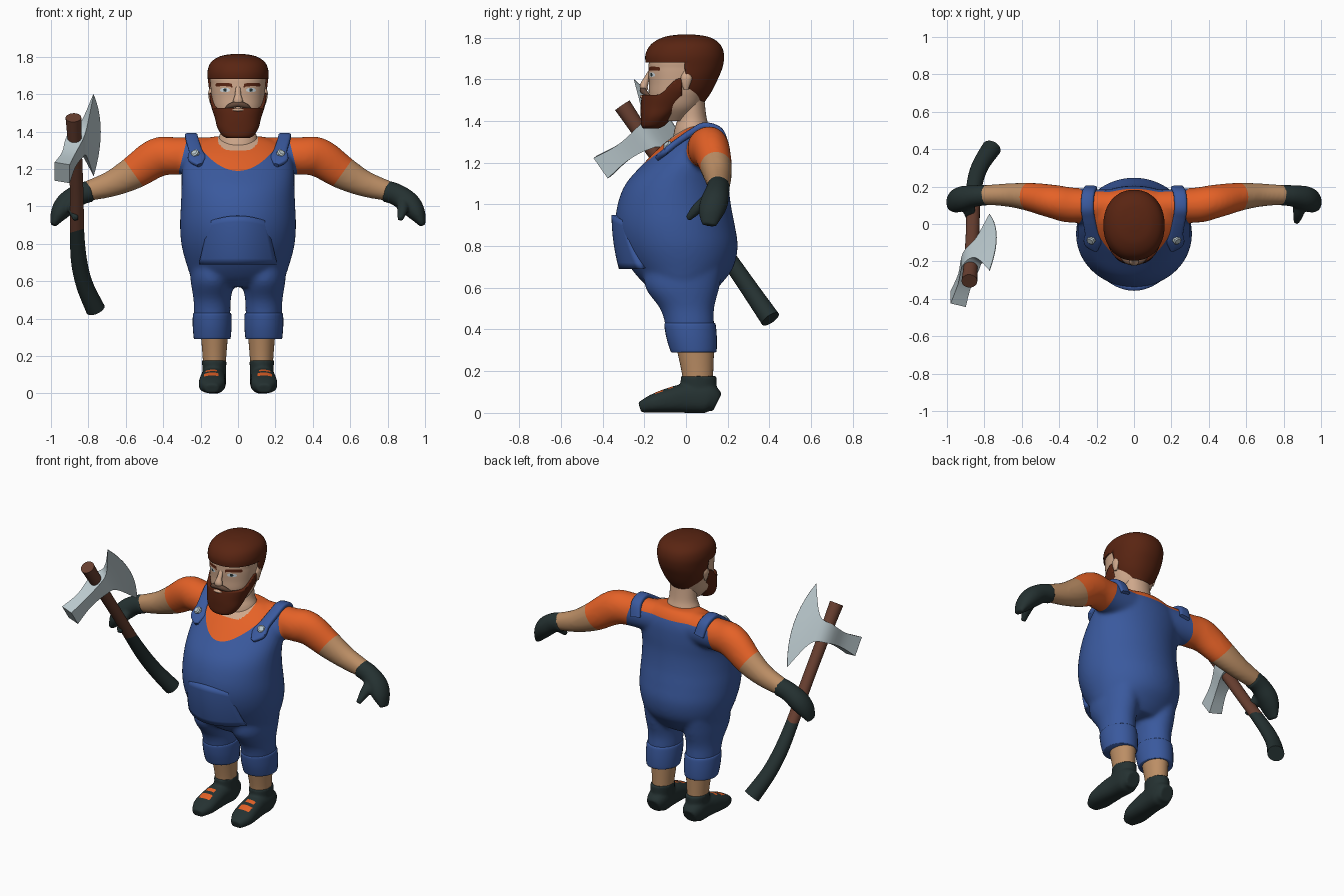
import bpy, bmesh, math
from mathutils import Vector
from mathutils.bvhtree import BVHTree

cube = bpy.data.objects.get("Cube")
if cube:
    bpy.data.objects.remove(cube, do_unlink=True)


def material(name, *rgb):
    m = bpy.data.materials.new(name)
    m.use_nodes = True
    m.diffuse_color = (*rgb, 1)
    bsdf = next(n for n in m.node_tree.nodes if n.type == 'BSDF_PRINCIPLED')
    bsdf.inputs["Base Color"].default_value = (*rgb, 1)
    return m


denim = material("denim blue", .042, .1, .34)
orange = material("shirt orange", .78, .12, .02)
tan = material("tanned skin", .5, .27, .13)
skin = material("face skin", .62, .39, .26)
hair_red = material("hair auburn", .1, .018, .006)
dark = material("dark leather", .018, .031, .031)
wood = material("handle wood", .14, .05, .03)
steel = material("steel", .5, .59, .62)
taupe = material("moustache brown", .13, .07, .045)
white = material("eye white", .65, .72, .76)


def smooth(t):
    t = min(max(t, 0), 1)
    return t * t * (3 - 2 * t)


def spline(rows, n):
    out = []
    for i in range(len(rows) - 1):
        four = [rows[min(max(j, 0), len(rows) - 1)] for j in range(i - 1, i + 3)]
        for k in range(n):
            t = k / n
            out.append([.5 * (2*q + (r-p)*t + (2*p-5*q+4*r-s)*t*t + (3*q-p-3*r+s)*t**3)
                        for p, q, r, s in zip(*four)])
    return out + [list(rows[-1])]


def loft(bm, rings):
    grid = [[bm.verts.new(p) for p in ring] for ring in rings]
    count = len(grid[0])
    for a, b in zip(grid, grid[1:]):
        for i in range(count):
            j = (i + 1) % count
            bm.faces.new((a[i], a[j], b[j], b[i]))
    bm.faces.new(grid[0])
    bm.faces.new(grid[-1])


def tube(bm, rows, ref=None, seg=32, e=1, n=6, side=1):
    """Rows are x, y, z, radius a, radius b; without ref the rings stay level."""
    rows = spline(rows, n)
    pts = [Vector((r[0] * side, r[1], r[2])) for r in rows]
    rings = []
    for i, r in enumerate(rows):
        a, b = Vector((1, 0, 0)), Vector((0, 1, 0))
        if ref:
            t = (pts[min(i + 1, len(pts) - 1)] - pts[max(i - 1, 0)]).normalized()
            a = t.cross(Vector(ref)).normalized()
            b = a.cross(t)
        ring = []
        for k in range(seg):
            c, s = math.cos(math.tau * k / seg), math.sin(math.tau * k / seg)
            c, s = math.copysign(abs(c) ** e, c), math.copysign(abs(s) ** e, s)
            ring.append(pts[i] + a * c * max(r[3], .001) + b * s * max(r[4], .001))
        rings.append(ring)
    loft(bm, rings)


def stack(bm, rows, cx=0, **kw):
    """Level rings given as z, half width, front y, back y."""
    tube(bm, [(cx, (f + b) / 2, z, w, (b - f) / 2) for z, w, f, b in rows], **kw)


def cut(bm, f):
    vals = {v: f(*v.co) for v in bm.verts}
    new = []
    for e in list(bm.edges):
        v, w = e.verts
        if vals[v] * vals[w] < 0:
            new.append(bmesh.utils.edge_split(e, v, vals[v] / (vals[v] - vals[w]))[1])
    if new:
        bmesh.ops.connect_verts(bm, verts=new)


def paint(bm, rules):
    """Each rule is (function, slot); the first negative function wins."""
    for f, _ in rules:
        cut(bm, f)
    for face in bm.faces:
        c = face.calc_center_median()
        face.material_index = next((m for f, m in rules if f(*c) < 0), 0)


def trim(bm, f):
    bmesh.ops.recalc_face_normals(bm, faces=bm.faces)
    cut(bm, f)
    gone = [q for q in bm.faces if f(*q.calc_center_median()) > 0]
    bmesh.ops.delete(bm, geom=gone, context='FACES')


def finish(name, bm, *mats, recalc=True, thick=0, angle=45):
    if recalc:
        bmesh.ops.recalc_face_normals(bm, faces=bm.faces)
    me = bpy.data.meshes.new(name)
    bm.to_mesh(me)
    bm.free()
    ob = bpy.data.objects.new(name, me)
    bpy.context.scene.collection.objects.link(ob)
    for m in mats:
        me.materials.append(m)
    bpy.context.view_layer.objects.active = ob
    ob.select_set(True)
    bpy.ops.object.shade_smooth_by_angle(angle=math.radians(angle))
    ob.select_set(False)
    if thick:
        ob.modifiers.new("thickness", 'SOLIDIFY').thickness = thick
    return ob


def fuse(bm, voxel, rounds):
    """Blend overlapping volumes into one soft skin."""
    ob = finish("blend", bm)
    re = ob.modifiers.new("remesh", 'REMESH')
    re.mode, re.voxel_size = 'VOXEL', voxel
    sm = ob.modifiers.new("smooth", 'SMOOTH')
    sm.factor, sm.iterations = .5, rounds
    dg = bpy.context.evaluated_depsgraph_get()
    me = bpy.data.meshes.new_from_object(ob.evaluated_get(dg))
    out = bmesh.new()
    out.from_mesh(me)
    bpy.data.objects.remove(ob, do_unlink=True)
    bpy.data.meshes.remove(me)
    return out


# Body: torso, trouser legs and arms blended together
bm = bmesh.new()
stack(bm, [(.57, .17, -.13, .12), (.62, .245, -.2, .17), (.7, .278, -.268, .228),
           (.8, .303, -.318, .248), (.9, .31, -.338, .234), (1, .306, -.328, .215),
           (1.1, .302, -.288, .205), (1.2, .3, -.2, .205), (1.28, .28, -.12, .2),
           (1.34, .22, -.045, .18), (1.375, .13, 0, .15)], seg=64)
for s in (1, -1):
    stack(bm, [(.34, .09, -.09, .13), (.42, .097, -.1, .135), (.5, .1, -.125, .135),
               (.6, .115, -.195, .16), (.7, .12, -.2, .18)], cx=.138 * s)
    tube(bm, [(.05, .1, 1.27, .1, .08), (.32, .1, 1.27, .1, .094), (.43, .12, 1.262, .105, .09),
              (.56, .145, 1.18, .09, .076), (.68, .155, 1.12, .07, .062),
              (.82, .155, 1.078, .053, .052)], ref=(0, 1, 0), side=s)
bm = fuse(bm, .012, 10)


def sleeve_end(x, y, z):
    return -min((abs(x) - .56) * .14 - (z - 1.18) * .1, abs(x) - .4)


def neckline(x, y, z):
    return max((x / .11) ** 2 + (y / .11) ** 2 - 1, 1.3 - z)


def bib(x, y, z):
    t = smooth(y / .14)
    top = (1.19 + 3 * x * x) * (1 - t) + 1.32 * t
    return max(z - top, abs(x) - .315 + .25 * max(0, z - 1.19))


paint(bm, [(sleeve_end, 2), (neckline, 3), (bib, 1)])
surface = BVHTree.FromBMesh(bm)
finish("shirt_and_overalls", bm, orange, denim, tan, skin, recalc=False, angle=80)

for s, label in ((1, "left"), (-1, "right")):
    # Overall strap and button laid on the body
    rows = []
    for x, y, z, a, b in [(.205, -.14, 1.22, .012, .012), (.22, -.1, 1.255, .016, .048),
                          (.23, -.05, 1.3, .016, .036), (.243, .02, 1.36, .017, .034),
                          (.25, .09, 1.38, .017, .034), (.245, .16, 1.35, .017, .034),
                          (.23, .2, 1.28, .012, .034)]:
        p, nrm, _, _ = surface.find_nearest(Vector((x * s, y, z)))
        p += nrm * .008
        rows.append((p.x, p.y, p.z, a, b))
    bm = bmesh.new()
    tube(bm, rows, ref=(1, 0, 0), seg=16, e=.6)
    finish(label + "_strap", bm, denim)
    p, nrm, _, _ = surface.find_nearest(Vector((.225 * s, -.08, 1.275)))
    bm = bmesh.new()
    tube(bm, [(*(p + nrm * d), r, r) for d, r in ((0, .024), (.03, .024), (.036, .016))],
         ref=(1, 0, 0), seg=8, n=1)
    finish(label + "_button", bm, steel, angle=20)

    # Rolled cuff, calf and shoe
    bm = bmesh.new()
    stack(bm, [(.29, .094, -.068, .14), (.3, .099, -.076, .147), (.36, .104, -.094, .148),
               (.42, .103, -.104, .143), (.432, .096, -.098, .136)], cx=.138 * s)
    finish(label + "_trouser_cuff", bm, denim)
    bm = bmesh.new()
    stack(bm, [(.1, .06, -.015, .13), (.18, .062, -.018, .13), (.33, .074, -.05, .136)], cx=.126 * s)
    finish(label + "_calf", bm, tan)
    bm = bmesh.new()
    stack(bm, [(.04, .06, -.03, .146), (.12, .063, -.026, .147), (.176, .066, -.026, .147)], cx=.127 * s)
    tube(bm, [(.13, .15, .05, .046, .045), (.13, .1, .07, .072, .066), (.133, 0, .07, .07, .066),
              (.137, -.08, .06, .06, .07), (.14, -.16, .044, .044, .068),
              (.14, -.222, .026, .025, .036)], ref=(1, 0, 0), e=.8, side=s)
    bm = fuse(bm, .008, 4)
    paint(bm, [(lambda x, y, z: max(abs(abs(x) - .143) - .038, abs(y + .13) - .02, .05 - z), 1),
               (lambda x, y, z: max(abs(abs(x) - .143) - .03, abs(y + .075) - .013, .05 - z), 1)])
    finish(label + "_shoe", bm, dark, orange, recalc=False, angle=80)

    # Mitten glove with thumb
    bm = bmesh.new()
    tube(bm, [(.785, .155, 1.083, .058, .056), (.85, .15, 1.062, .058, .057),
              (.915, .137, 1.015, .06, .066), (.958, .12, .96, .046, .06),
              (.988, .11, .9, .016, .035)], ref=(0, 1, 0), side=s)
    tube(bm, [(.885, .12, 1.03, .035, .035), (.88, .06, .985, .028, .03),
              (.868, .008, .93, .015, .015)], ref=(1, 0, 0), side=s)
    finish(label + "_glove", fuse(bm, .008, 4), dark, recalc=False, angle=80)

    # Ear
    bm = bmesh.new()
    stack(bm, [(1.55, .006, -.01, .01), (1.58, .014, -.022, .022), (1.61, .016, -.025, .03),
               (1.64, .006, -.01, .015)], cx=.143 * s, seg=16)
    finish(label + "_ear", bm, skin)

# Bib pocket following the belly
bm = bmesh.new()
bmesh.ops.create_grid(bm, x_segments=16, y_segments=8, size=1)
for v in bm.verts:
    u, h = v.co.x, (v.co.y + 1) / 2
    x = u * (.21 - .055 * h)
    v.co = (x, -.357 + 2.5 * x * x + .035 * (1 - h) ** 2, .69 + h * (.26 - .03 * u * u))
finish("belly_pocket", bm, denim, recalc=False, thick=.035)

# Neck and head with painted eyes and brows
bm = bmesh.new()
stack(bm, [(1.28, .115, -.07, .13), (1.36, .105, -.055, .115), (1.42, .088, -.04, .098),
           (1.54, .088, -.04, .085)])
finish("neck", bm, skin)
bm = bmesh.new()
stack(bm, [(1.4, .06, -.13, 0), (1.46, .11, -.165, .06), (1.52, .132, -.178, .09),
           (1.58, .141, -.178, .11), (1.65, .147, -.18, .13), (1.7, .145, -.17, .13),
           (1.76, .09, -.11, .09)], seg=112, n=10, e=.9)
paint(bm, [(lambda x, y, z: max(math.hypot(abs(x) - .07, z - 1.622) - .0095, y), 2),
           (lambda x, y, z: max(math.hypot((abs(x) - .07) / .028, (z - 1.622) / .012) - 1, y), 1),
           (lambda x, y, z: max(abs(abs(x) - .075) - .044,
                                abs(z - 1.652 + 2 * (abs(x) - .08) ** 2) - .009, y), 3)])
finish("face", bm, skin, white, dark, hair_red)
bm = bmesh.new()
tube(bm, [(0, -.172, 1.64, .008, .014), (0, -.19, 1.6, .014, .016), (0, -.202, 1.565, .02, .026),
          (0, -.19, 1.545, .012, .02)], ref=(1, 0, 0), seg=16)
finish("nose", bm, skin)

# Hair cap, beard and moustache
bm = bmesh.new()
stack(bm, [(1.485, .08, -.1, .085), (1.54, .125, -.15, .122), (1.6, .15, -.185, .152),
           (1.66, .159, -.192, .176), (1.72, .163, -.194, .182), (1.77, .145, -.165, .162),
           (1.803, .095, -.105, .11), (1.815, .03, -.03, .035)], seg=64, e=.93)
trim(bm, lambda x, y, z: 1.68 - .2 * smooth((y + .02) / .06) - z)
finish("hair", bm, hair_red, recalc=False, thick=.025)
bm = bmesh.new()
stack(bm, [(1.365, .06, -.205, -.13), (1.38, .085, -.215, -.1), (1.42, .11, -.217, -.06),
           (1.47, .123, -.217, 0), (1.52, .139, -.212, .06), (1.56, .149, -.2, .1),
           (1.61, .152, -.19, .1)], seg=64, e=.9)
trim(bm, lambda x, y, z: max(z - 1.525 - .08 * smooth((y + .14) / .11), y + .02))
finish("beard", bm, hair_red, recalc=False, thick=.03)
bm = bmesh.new()
tube(bm, [(-.068, -.176, 1.52, .006, .006), (-.04, -.198, 1.538, .014, .014),
          (0, -.206, 1.547, .016, .016), (.04, -.198, 1.538, .014, .014),
          (.068, -.176, 1.52, .006, .006)], ref=(0, 1, 0), seg=16)
finish("moustache", bm, taupe)
bm = bmesh.new()
tube(bm, [(-.035, -.2, 1.515, .004, .008), (0, -.212, 1.517, .009, .01),
          (.035, -.2, 1.515, .004, .008)], ref=(0, 1, 0), seg=12)
finish("lips", bm, skin)

# Axe handle with a dark grip
bm = bmesh.new()
tube(bm, [(-.88, -.305, 1.475, .042, .042), (-.872, -.2, 1.32, .037, .037),
          (-.862, -.02, 1.06, .034, .036), (-.86, .12, .86, .036, .038),
          (-.85, .225, .71, .04, .043), (-.82, .315, .58, .043, .046),
          (-.762, .405, .45, .048, .052)], ref=(1, 0, 0), seg=24)
paint(bm, [(lambda x, y, z: z - .87 - .3 * (x + .86), 1)])
finish("axe_handle", bm, wood, dark)

# Axe head: hammer poll widening into a curved blade
rows = spline([(-.94, -.4, 1.18, .06, .042, 0), (-.905, -.3, 1.25, .045, .036, 0),
               (-.872, -.2, 1.32, .058, .046, 0), (-.825, -.14, 1.355, .09, .026, .005),
               (-.735, -.07, 1.4, .265, .002, .05)], 4)
up, rings = Vector((0, -.57, .82)), []
for i, (x, y, z, h, t, bulge) in enumerate(rows):
    along = (Vector(rows[min(i + 1, len(rows) - 1)][:3]) - Vector(rows[max(i - 1, 0)][:3])).normalized()
    across = along.cross(up).normalized()
    steps = [k / 5 for k in range(-5, 6)]
    rings.append([Vector((x, y, z)) + up * h * k - along * bulge * k * k + across * t * w
                  for w, ks in ((1, steps), (-1, steps[::-1])) for k in ks])
bm = bmesh.new()
loft(bm, rings)
finish("axe_head", bm, steel, angle=30)
